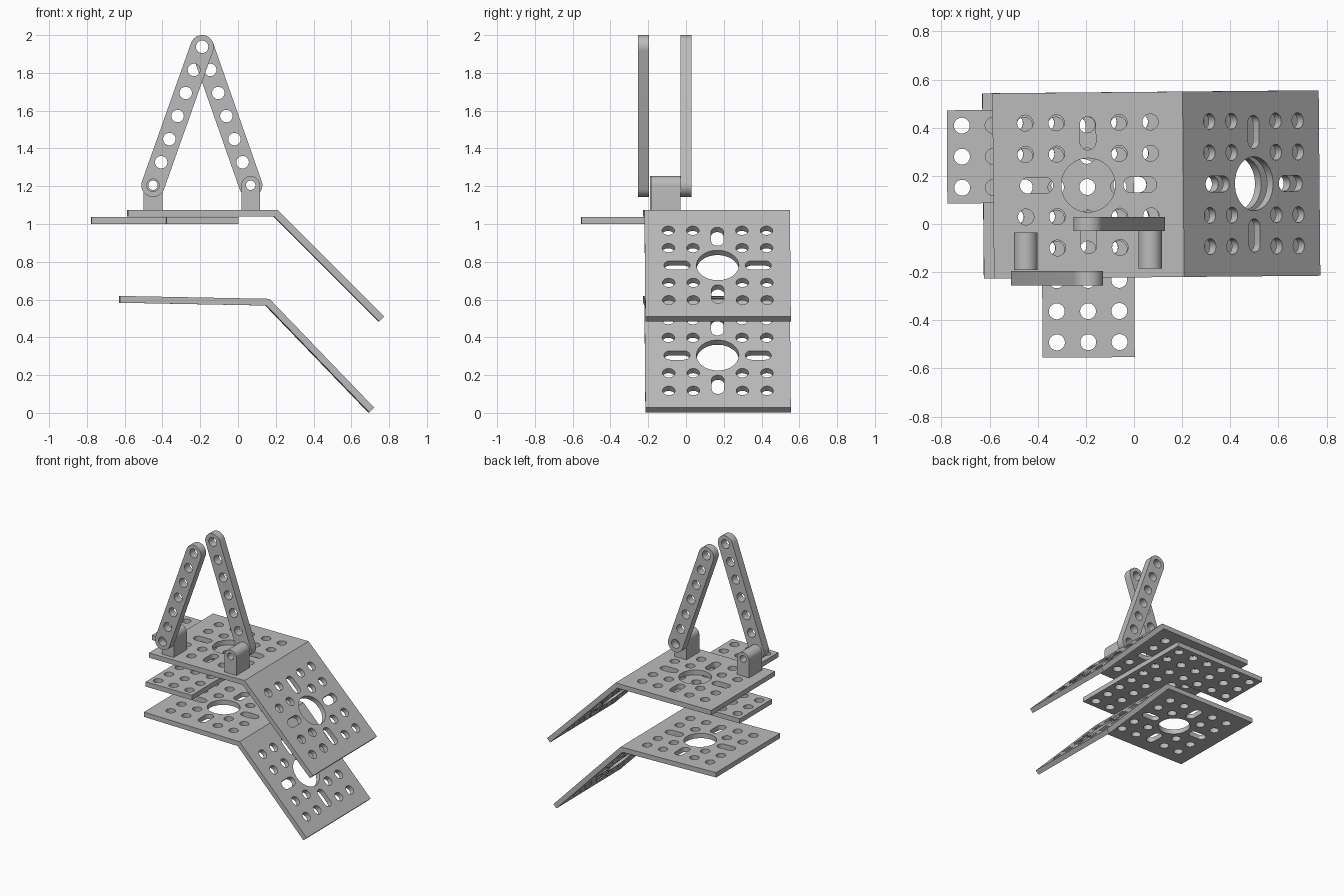
import bpy, bmesh
from math import pi, sin, cos, tan, atan2, hypot
from mathutils import Matrix

cube = bpy.data.objects.get("Cube")
if cube:
    bpy.data.objects.remove(cube, do_unlink=True)

THICK = 0.036     # sheet thickness
PITCH = 0.13      # hole spacing
HOLE = 0.033      # hole radius

grey = bpy.data.materials.new("plain grey")
grey.use_nodes = True
grey.diffuse_color = (0.5, 0.5, 0.5, 1)
grey.node_tree.nodes["Principled BSDF"].inputs["Base Color"].default_value = (0.5, 0.5, 0.5, 1)


def circle(x, y, r=HOLE, n=32):
    return [(x + r * cos(2 * pi * i / n), y + r * sin(2 * pi * i / n)) for i in range(n)]


def capsule(x, y, half, r, angle=0, n=16):
    """Rounded slot centred on x, y, with end centres half away from it."""
    pts = []
    for side in (0, 1):
        a = angle + side * pi
        cx, cy = x + half * cos(a), y + half * sin(a)
        pts += [(cx + r * cos(a - pi / 2 + pi * i / n),
                 cy + r * sin(a - pi / 2 + pi * i / n)) for i in range(n + 1)]
    return pts


def rect(x0, x1, y0, y1):
    return [(x0, y0), (x1, y0), (x1, y1), (x0, y1)]


def sheet(outlines, depth):
    """Flat sheet in xy; the first outline is the edge, the others are holes."""
    curve = bpy.data.curves.new("outline", 'CURVE')
    curve.dimensions = '2D'
    curve.fill_mode = 'BOTH'
    curve.extrude = depth / 2
    for pts in outlines:
        spline = curve.splines.new('POLY')
        spline.points.add(len(pts) - 1)
        for p, (x, y) in zip(spline.points, pts):
            p.co = (x, y, 0, 1)
        spline.use_cyclic_u = True
    helper = bpy.data.objects.new("outline", curve)
    bpy.context.collection.objects.link(helper)
    bpy.context.view_layer.update()
    graph = bpy.context.evaluated_depsgraph_get()
    mesh = bpy.data.meshes.new_from_object(helper.evaluated_get(graph))
    bpy.data.objects.remove(helper, do_unlink=True)
    bpy.data.curves.remove(curve)
    bm = bmesh.new()
    bm.from_mesh(mesh)
    bpy.data.meshes.remove(mesh)
    bmesh.ops.remove_doubles(bm, verts=bm.verts, dist=1e-4)
    return bm


def finish(name, bm, matrix):
    bm.transform(matrix)
    bmesh.ops.recalc_face_normals(bm, faces=bm.faces)
    mesh = bpy.data.meshes.new(name)
    bm.to_mesh(mesh)
    bm.free()
    mesh.materials.clear()
    mesh.materials.append(grey)
    obj = bpy.data.objects.new(name, mesh)
    bpy.context.collection.objects.link(obj)
    bpy.ops.object.select_all(action='DESELECT')
    obj.select_set(True)
    bpy.context.view_layer.objects.active = obj
    bpy.ops.object.shade_smooth_by_angle(angle=pi / 6)
    return obj


def pattern(cx):
    """Large centre hole, four slots and four groups of four holes."""
    steps = [k * PITCH for k in (-2, -1, 1, 2)]
    cuts = [circle(cx, 0, 0.112, 48)]
    cuts += [circle(cx + dx, dy) for dx in steps for dy in steps]
    for s in (-1, 1):
        cuts.append(capsule(cx + s * 0.215, 0, 0.036, HOLE))
        cuts.append(capsule(cx, s * 0.215, 0.036, HOLE, pi / 2))
    return cuts


def half_panel(x0, x1, cx, side):
    """One side of the bent plate, mitred at x = 0, with its top on z = 0."""
    bm = sheet([rect(x0, x1, -0.385, 0.385)] + pattern(cx), THICK)
    bm.transform(Matrix.Translation((0, 0, -THICK / 2)))
    seam = [f for f in bm.faces if all(abs(v.co.x) < 1e-4 for v in f.verts)]
    bmesh.ops.delete(bm, geom=seam, context='FACES')
    for v in bm.verts:
        if abs(v.co.x) < 1e-4 and v.co.z < -THICK / 2:
            v.co.x += side * THICK * tan(pi / 8)
    return bm


def bent_plate(name, location, tilt):
    flap = half_panel(0, 0.80, 0.415, 1)
    flap.transform(Matrix.Rotation(pi / 4, 4, 'Y'))
    flat = half_panel(-0.79, 0, -0.395, -1)
    temp = bpy.data.meshes.new("temp")
    flat.to_mesh(temp)
    flat.free()
    flap.from_mesh(temp)
    bpy.data.meshes.remove(temp)
    bmesh.ops.remove_doubles(flap, verts=flap.verts, dist=1e-4)
    place = Matrix.Translation(location) @ Matrix.Rotation(0.009, 4, 'Z')
    finish(name, flap, place @ Matrix.Rotation(tilt, 4, 'Y'))


# Bent plates, one above the other
bent_plate("upper_bent_plate", (0.205, 0.165, 1.075), 0)
bent_plate("lower_bent_plate", (0.163, 0.165, 0.604), 0.019)

# L-shaped hole plate under the upper bent plate
corner = [(-0.775, 0.09), (-0.383, 0.09), (-0.383, -0.553),
          (0, -0.553), (0, 0.477), (-0.775, 0.477)]
holes = []
for col in range(6):
    for row in range(8):
        if col >= 3 or row >= 5:
            holes.append(circle(-0.713 + col * PITCH, -0.49 + row * 0.129))
finish("corner_plate", sheet([corner] + holes, THICK),
       Matrix.Translation((0, 0, 1.019)) @ Matrix.Rotation(0.006, 4, 'Z'))

# Round-topped posts and the two leaning arms
UPRIGHT = Matrix.Rotation(pi / 2, 4, 'X')
PIVOT_Z, APEX_X, APEX_Z = 1.205, -0.19, 1.938
for side, x, post_y, arm_y in (("right", -0.45, -0.113, -0.225),
                               ("left", 0.067, -0.107, 0.0)):
    dome = [(0.049 * cos(pi * i / 20), 0.049 * sin(pi * i / 20)) for i in range(21)]
    profile = dome + [(-0.049, -0.13), (0.049, -0.13)]
    finish(side + "_post", sheet([profile, circle(0, 0, 0.025)], 0.155),
           Matrix.Translation((x, post_y, PIVOT_Z)) @ UPRIGHT)
    rise, run = APEX_Z - PIVOT_Z, APEX_X - x
    length = hypot(rise, run)
    arm = [capsule(length / 2, 0, length / 2, 0.062)]
    arm += [circle(length * k / 6, 0) for k in range(7)]
    finish(side + "_arm", sheet(arm, 0.06),
           Matrix.Translation((x, arm_y, PIVOT_Z)) @ UPRIGHT
           @ Matrix.Rotation(atan2(rise, run), 4, 'Z'))
